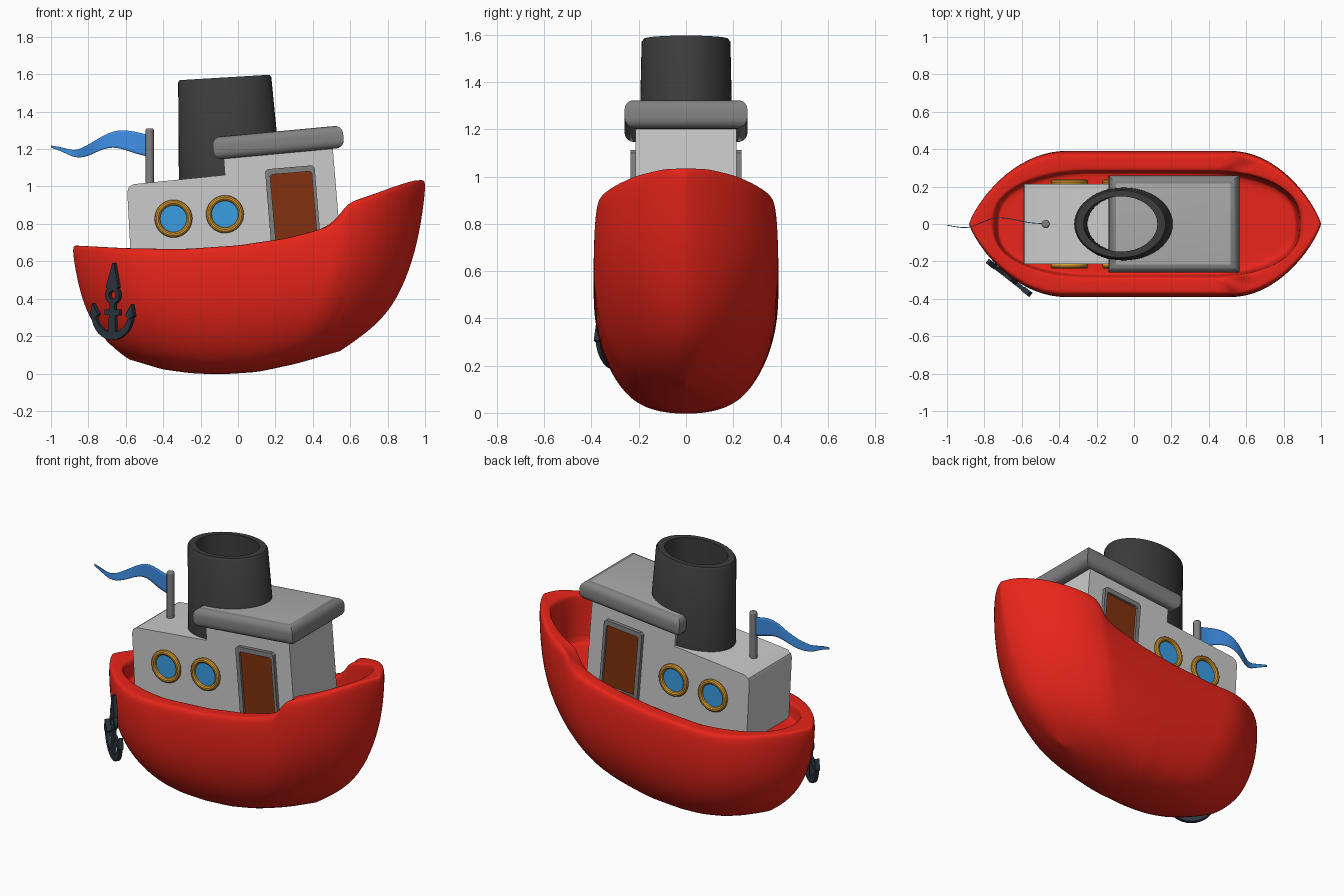
import bpy, bmesh
from math import sin, cos, pi, radians
from mathutils import Matrix

if "Cube" in bpy.data.objects:
    bpy.data.objects.remove(bpy.data.objects["Cube"])


def material(name, rgb):
    m = bpy.data.materials.new(name)
    m.diffuse_color = (*rgb, 1)
    m.use_nodes = True
    m.node_tree.nodes["Principled BSDF"].inputs["Base Color"].default_value = m.diffuse_color
    return m


RED = material("red", (0.8, 0.018, 0.01))
DARK = material("funnel_dark", (0.045, 0.045, 0.045))
GREY = material("trim_grey", (0.22, 0.22, 0.22))
BLUE = material("glass_blue", (0.04, 0.34, 0.75))
BROWN = material("door_brown", (0.22, 0.03, 0.004))
GOLD = material("gold", (0.7, 0.33, 0.03))
FLAG = material("flag_blue", (0.05, 0.28, 0.8))
IRON = material("iron", (0.025, 0.035, 0.05))


def finish(ob, mat=None, angle=35):
    if mat:
        ob.data.materials.append(mat)
    bpy.ops.object.select_all(action='DESELECT')
    ob.select_set(True)
    bpy.context.view_layer.objects.active = ob
    bpy.ops.object.shade_smooth_by_angle(angle=radians(angle))
    return ob


def build(name, bm, mat=None, angle=35):
    bmesh.ops.recalc_face_normals(bm, faces=bm.faces)
    me = bpy.data.meshes.new(name)
    bm.to_mesh(me)
    bm.free()
    ob = bpy.data.objects.new(name, me)
    bpy.context.collection.objects.link(ob)
    return finish(ob, mat, angle)


def add_loft(bm, rings, caps=True, wrap=False):
    """Skin closed rings of equal length."""
    vs = [[bm.verts.new(p) for p in r] for r in rings]
    n = len(vs[0])
    pairs = list(zip(vs, vs[1:])) + ([(vs[-1], vs[0])] if wrap else [])
    for a, b in pairs:
        for i in range(n):
            j = (i + 1) % n
            bm.faces.new((a[i], a[j], b[j], b[i]))
    if caps:
        bm.faces.new(vs[0])
        bm.faces.new(vs[-1])
    return vs


def add_prism(bm, poly, y0, y1):
    add_loft(bm, [[(x, y, z) for x, z in poly] for y in (y0, y1)])


def lerp(table, x):
    if x <= table[0][0]:
        return table[0][1]
    for (a, p), (b, q) in zip(table, table[1:]):
        if x <= b:
            return p + (q - p) * (x - a) / (b - a)
    return table[-1][1]


# Hull: stacked outlines between the keel curve and the sheer line
RIM = [(-.88, .685), (-.6, .67), (-.3, .665), (0, .685), (.25, .722), (.42, .765), (.5, .795),
       (.535, .825), (.575, .905), (.62, .925), (.7, .95), (.85, 1.005), (.95, 1.035), (1, 1.035)]
KEEL = [(-.75, .14), (-.6, .08), (-.4, .02), (-.25, 0), (-.1, -.006), (.1, .006),
        (.3, .048), (.57, .125), (.75, .2)]


def outline(x0, x1, w, p):
    a, b, nt, nm = x0 + min(.5, (x1 - x0) * .45), x1 - min(.46, (x1 - x0) * .42), 20, 26
    s = [sin(k / nt * pi / 2) for k in range(nt + 1)]
    taper = [max(0, 1 - t ** 1.9) ** p for t in s]
    half = [(a - (a - x0) * s[k], w * taper[k]) for k in range(nt, 0, -1)]
    half += [(a + (b - a) * k / nm, w) for k in range(nm)]
    half += [(b + (x1 - b) * s[k], w * taper[k]) for k in range(nt + 1)]
    return half + [(x, -y) for x, y in half[-2:0:-1]]


rings = []
for f, x0, x1, w, p in [(0, -.58, .54, .085, .5), (.05, -.665, .675, .195, .5), (.15, -.745, .8, .275, .53),
                        (.35, -.81, .895, .352, .6), (.6, -.853, .962, .392, .67),
                        (.85, -.878, .994, .391, .76), (.97, -.884, 1.003, .382, .81),
                        (.998, -.876, .995, .367, .8), (1, -.862, .978, .352, .78),
                        (1, -.775, .915, .3, .5), (.992, -.755, .895, .286, .4),
                        (.965, -.745, .885, .28, .37)]:
    rings.append([(x, y, lerp(KEEL, x) * (1 - f) + lerp(RIM, x) * f) for x, y in outline(x0, x1, w, p)])
for x0, x1, w in [(-.735, .875, .272), (-.715, .855, .255)]:
    rings.append([(x, y, .57 + .09 * (x + .7)) for x, y in outline(x0, x1, w, .37)])
bm = bmesh.new()
vs = add_loft(bm, rings, caps=False)
n = len(rings[0])
for ring in (vs[0], vs[-1]):
    for i in range(n // 2):
        quad = [ring[i], ring[i + 1], ring[-i - 1], ring[(n - i) % n]]
        bm.faces.new(list(dict.fromkeys(quad)))
hull = build("hull", bm, RED, 60)
hull.modifiers.new("smooth", 'SUBSURF').levels = 2
hull.modifiers["smooth"].render_levels = 2

# Cabin with its stepped side profile
bm = bmesh.new()
add_prism(bm, [(-.57, .56), (-.592, .97), (-.585, .995), (-.56, 1.012), (-.07, 1.062), (-.08, 1.19),
               (.503, 1.25), (.555, .62)], -.213, .213)
build("cabin", bm)

# Roof slab with rounded, darker rim
bm = bmesh.new()
bmesh.ops.create_cube(bm, size=1, matrix=Matrix.Diagonal((.7, .52, .12, 1)))
edges = [e for e in bm.edges if abs(e.verts[0].co.z - e.verts[1].co.z) < .01]
bmesh.ops.bevel(bm, geom=edges, offset=.043, segments=5, profile=.5, affect='EDGES')
for face in bm.faces:
    face.material_index = 0 if face.calc_center_median().z > .0599 else 1
roof = build("roof", bm)
roof.data.materials.append(material("roof_grey", (.4, .4, .4)))
roof.data.materials.append(GREY)
for poly in roof.data.polygons:
    poly.material_index = 0 if poly.center.z > .0599 else 1
roof.location = (.215, 0, 1.235)
roof.rotation_euler = (0, radians(-5.3), 0)


# Funnel: oval tapered tube, open at the top
def oval(cx, z, a, b, tilt=0):
    return [(cx + a * cos(t), b * sin(t), z + tilt * a * cos(t))
            for t in (2 * pi * k / 48 for k in range(48))]


bm = bmesh.new()
add_loft(bm, [oval(-.042, 1.02, .274, .2, .08), oval(-.071, 1.57, .249, .188, .06),
              oval(-.072, 1.583, .24, .179, .06), oval(-.072, 1.583, .197, .148, .06),
              oval(-.057, 1.02, .19, .15, .08)], caps=False, wrap=True)
build("funnel", bm, DARK)

# Portholes and doors on both sides
DOOR = [(.145, 1.08), (.16, 1.093), (.395, 1.113), (.41, 1.1), (.445, .68), (.18, .655)]
PANEL = [(.172, 1.055), (.182, 1.064), (.385, 1.081), (.394, 1.072), (.425, .7), (.205, .68)]
for side, s in (("front", -1), ("back", 1)):
    for k, (x, z) in enumerate([(-.345, .828), (-.07, .852)]):
        bpy.ops.mesh.primitive_torus_add(major_radius=.086, minor_radius=.015, major_segments=40,
                                         minor_segments=10, location=(x, s * .224, z),
                                         rotation=(pi / 2, 0, 0))
        bpy.context.object.name = f"porthole_rim_{side}_{k + 1}"
        finish(bpy.context.object, GOLD)
        bpy.ops.mesh.primitive_cylinder_add(vertices=40, radius=.085, depth=.03,
                                            location=(x, s * .207, z), rotation=(pi / 2, 0, 0))
        bpy.context.object.name = f"porthole_glass_{side}_{k + 1}"
        finish(bpy.context.object, BLUE)
    bm = bmesh.new()
    add_loft(bm, [[(x, s * y, z) for x, z in poly] for poly, y in
                  ((DOOR, .2), (DOOR, .235), (PANEL, .235), (PANEL, .2))], caps=False, wrap=True)
    build("door_frame_" + side, bm, GREY)
    bm = bmesh.new()
    add_prism(bm, PANEL, s * .2, s * .221)
    build("door_" + side, bm, BROWN)

# Flagpole
bpy.ops.mesh.primitive_cylinder_add(vertices=24, radius=.022, depth=.32, location=(-.472, 0, 1.15))
pole = bpy.context.object
pole.name = "flagpole"
bev = pole.modifiers.new("bevel", 'BEVEL')
bev.width, bev.segments = .008, 2
finish(pole, GREY)

# Waving pennant: x, y, lower z, upper z
bm = bmesh.new()
prev = None
for x, y, lo, hi in [(-.48, 0, 1.16, 1.275), (-.56, .003, 1.178, 1.297), (-.65, .025, 1.215, 1.305),
                     (-.73, .036, 1.2, 1.268), (-.8, .015, 1.16, 1.222), (-.87, -.022, 1.15, 1.187),
                     (-.93, -.022, 1.183, 1.208), (-1, -.008, 1.208, 1.219)]:
    cur = [bm.verts.new((x, y, lo + (hi - lo) * k / 2)) for k in range(3)]
    if prev:
        for i in range(2):
            bm.faces.new((prev[i], cur[i], cur[i + 1], prev[i + 1]))
    prev = cur
flag = build("pennant", bm, FLAG, 60)
sub = flag.modifiers.new("smooth", 'SUBSURF')
sub.levels = sub.render_levels = 2
sub.boundary_smooth = 'PRESERVE_CORNERS'
flag.modifiers.new("thick", 'SOLIDIFY').thickness = .004

# Anchor: flat parts modelled upright, then turned against the hull
T = .011
bm = bmesh.new()
add_prism(bm, [(.01, .59), (.04, .46), (.018, .448), (-.018, .448), (-.045, .46), (-.003, .59)], -T, T)
add_prism(bm, [(-.016, .39), (.016, .39), (.026, .2), (-.026, .2)], -T, T)
add_prism(bm, [(-.05, .312), (.05, .312), (.05, .342), (-.05, .342)], -T, T)
arc = [pi + pi * k / 14 for k in range(15)]
crescent = [(.14 * cos(t), .32 + .14 * sin(t)) for t in arc]
crescent += [((.115 - .015 * abs(sin(t))) * cos(t), .32 + (.115 - .015 * abs(sin(t))) * sin(t))
             for t in reversed(arc)]
add_prism(bm, crescent, -T, T)
for s in (-1, 1):
    add_prism(bm, [(s * .148, .31), (s * .132, .375), (s * .092, .315), (s * .12, .29)], -T * 1.3, T * 1.3)
circle = [2 * pi * k / 20 for k in range(20)]
add_loft(bm, [[(r * cos(t), y, .42 + r * sin(t)) for t in circle]
              for r, y in ((.048, -T), (.048, T), (.022, T), (.022, -T))], caps=False, wrap=True)
anchor = build("anchor", bm, IRON, 30)
anchor.location = (-.672, -.285, 0)
anchor.rotation_euler = (0, radians(1), radians(-38))
